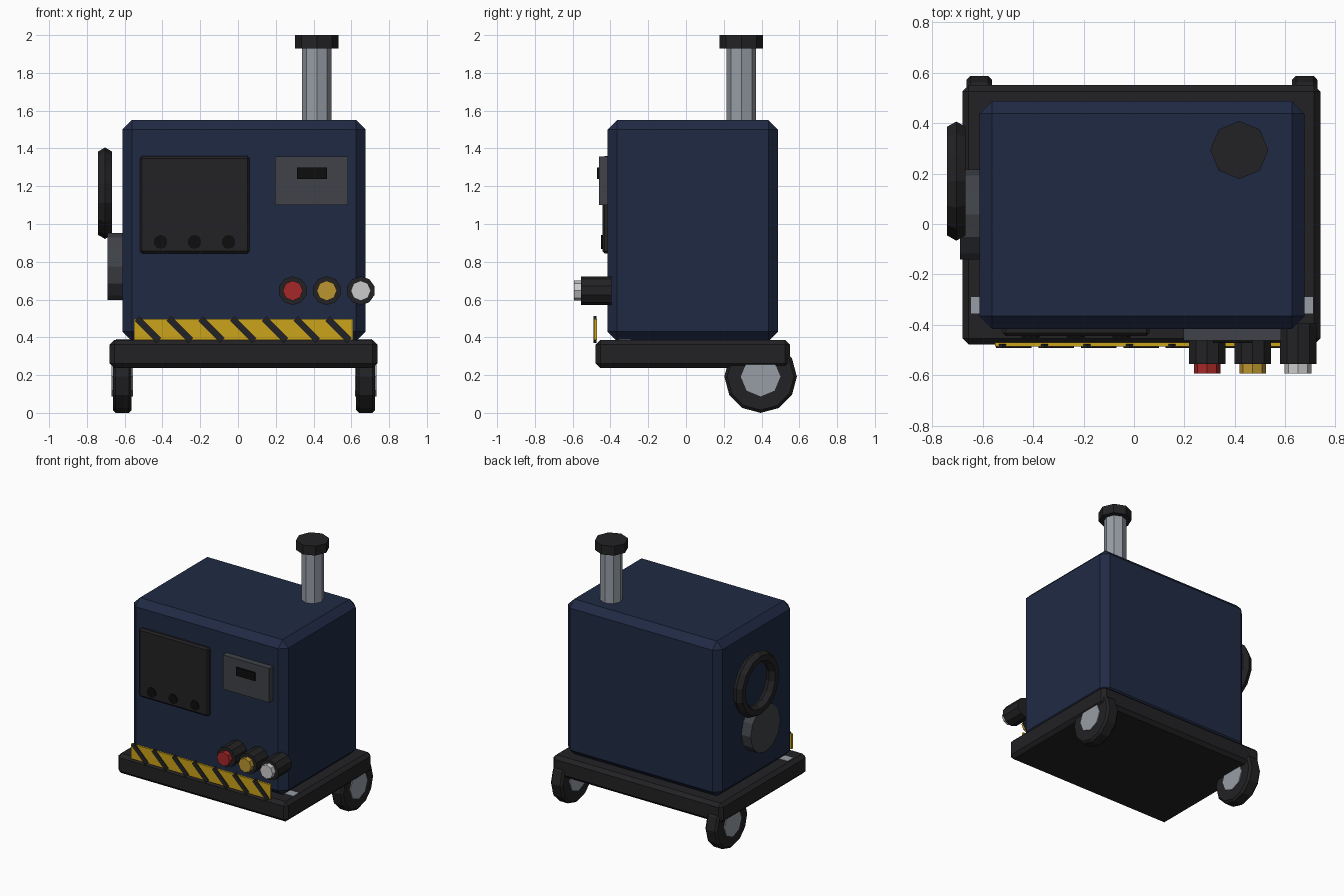
import bpy, bmesh, math
from mathutils import Matrix, Vector

if "Cube" in bpy.data.objects:
    bpy.data.objects.remove(bpy.data.objects["Cube"])


def material(name, rgb):
    m = bpy.data.materials.new(name)
    m.diffuse_color = (*rgb, 1)
    m.use_nodes = True
    m.node_tree.nodes["Principled BSDF"].inputs["Base Color"].default_value = m.diffuse_color
    return m


BLUE = material("navy_paint", (0.014, 0.023, 0.058))
DARK = material("dark_rubber", (0.016, 0.016, 0.018))
BLACK = material("black", (0.004, 0.004, 0.004))
SLATE = material("slate", (0.05, 0.055, 0.065))
STEEL = material("steel", (0.31, 0.34, 0.38))
YELLOW = material("hazard_yellow", (0.6, 0.37, 0.01))
RED = material("red", (0.38, 0.02, 0.02))
AMBER = material("amber", (0.5, 0.3, 0.03))
WHITE = material("white", (0.65, 0.65, 0.65))


def finish(bm, name, mat, bevel=0):
    mesh = bpy.data.meshes.new(name)
    bmesh.ops.recalc_face_normals(bm, faces=bm.faces)
    bm.to_mesh(mesh)
    bm.free()
    ob = bpy.data.objects.new(name, mesh)
    bpy.context.collection.objects.link(ob)
    mesh.materials.append(mat)
    if bevel:
        mod = ob.modifiers.new("chamfer", "BEVEL")
        mod.width, mod.segments = bevel, 1
        mod.limit_method = "ANGLE"
        mod.angle_limit = math.radians(50)
    return ob


def box(name, lo, hi, mat, bevel=0, turn=0):
    """Box between two corners, optionally turned about y through its centre."""
    lo, hi = Vector(lo), Vector(hi)
    bm = bmesh.new()
    bmesh.ops.create_cube(bm, size=1)
    m = (Matrix.Translation((lo + hi) / 2) @ Matrix.Rotation(turn, 4, "Y")
         @ Matrix.Diagonal((*(hi - lo), 1)))
    bmesh.ops.transform(bm, matrix=m, verts=bm.verts)
    return finish(bm, name, mat, bevel)


def cylinder(name, centre, radius, length, axis, sides, mat, bevel=0):
    bm = bmesh.new()
    bmesh.ops.create_cone(bm, cap_ends=True, segments=sides, radius1=radius,
                          radius2=radius, depth=length)
    rot = {"X": Matrix.Rotation(math.pi / 2, 4, "Y"),
           "Y": Matrix.Rotation(math.pi / 2, 4, "X"),
           "Z": Matrix.Identity(4)}[axis]
    bmesh.ops.transform(bm, matrix=Matrix.Translation(centre) @ rot, verts=bm.verts)
    return finish(bm, name, mat, bevel)


# Chassis and cabinet
box("base_tray", (-0.68, -0.478, 0.237), (0.738, 0.55, 0.387), DARK, 0.025)
box("cabinet", (-0.612, -0.415, 0.38), (0.676, 0.487, 1.55), BLUE, 0.05)
box("cross_bar", (-0.645, -0.355, 0.33), (0.71, -0.29, 0.39), STEEL)

# Exhaust stack
cylinder("exhaust_pipe", (0.417, 0.293, 1.72), 0.078, 0.44, "Z", 8, STEEL)
cylinder("exhaust_cap", (0.417, 0.293, 1.965), 0.115, 0.07, "Z", 8, DARK)

# Rear wheels
for side, x in (("left", -0.613), ("right", 0.676)):
    cylinder(f"{side}_tyre", (x, 0.395, 0.192), 0.192, 0.1, "X", 12, DARK, 0.015)
    cylinder(f"{side}_hub", (x, 0.395, 0.192), 0.105, 0.114, "X", 8, STEEL)

# Control panel with knobs
box("control_panel", (-0.52, -0.443, 0.845), (0.062, -0.40, 1.36), DARK, 0.012)
for i in range(3):
    cylinder(f"panel_knob_{i + 1}", (-0.41 + 0.18 * i, -0.435, 0.905), 0.037, 0.03,
             "Y", 10, BLACK)

# Gauge box with display
box("gauge_box", (0.196, -0.461, 1.10), (0.583, -0.40, 1.358), SLATE)
box("gauge_display", (0.312, -0.472, 1.237), (0.47, -0.45, 1.299), BLACK)

# Outlet sockets with coloured plugs
for name, x, mat in (("red", 0.29, RED), ("amber", 0.47, AMBER), ("white", 0.65, WHITE)):
    cylinder(f"{name}_socket", (x, -0.475, 0.647), 0.076, 0.16, "Y", 10, DARK)
    cylinder(f"{name}_plug", (x, -0.567, 0.647), 0.053, 0.05, "Y", 8, mat)

# Hazard strip and its diagonal bars
box("hazard_strip", (-0.55, -0.486, 0.385), (0.61, -0.47, 0.498), YELLOW)
for i in range(7):
    x = -0.476 + 0.168 * i
    box(f"hazard_bar_{i + 1}", (x - 0.082, -0.491, 0.424), (x + 0.082, -0.475, 0.459),
        DARK, turn=math.radians(45))

# Side drum and coiled hose ring on the left
cylinder("side_drum", (-0.645, 0.038, 0.775), 0.178, 0.09, "X", 12, SLATE)
bm = bmesh.new()
N, M, R, r = 14, 6, 0.199, 0.043
rings = []
for i in range(N):
    a = 2 * math.pi * i / N
    ring = []
    for j in range(M):
        b = 2 * math.pi * j / M
        d = R + r * math.cos(b)
        ring.append(bm.verts.new((-0.704 + r * math.sin(b), 0.17 + d * math.sin(a),
                                  1.163 + d * math.cos(a))))
    rings.append(ring)
for i in range(N):
    p, q = rings[i], rings[(i + 1) % N]
    for j in range(M):
        k = (j + 1) % M
        bm.faces.new((p[j], p[k], q[k], q[j]))
finish(bm, "hose_ring", DARK)
